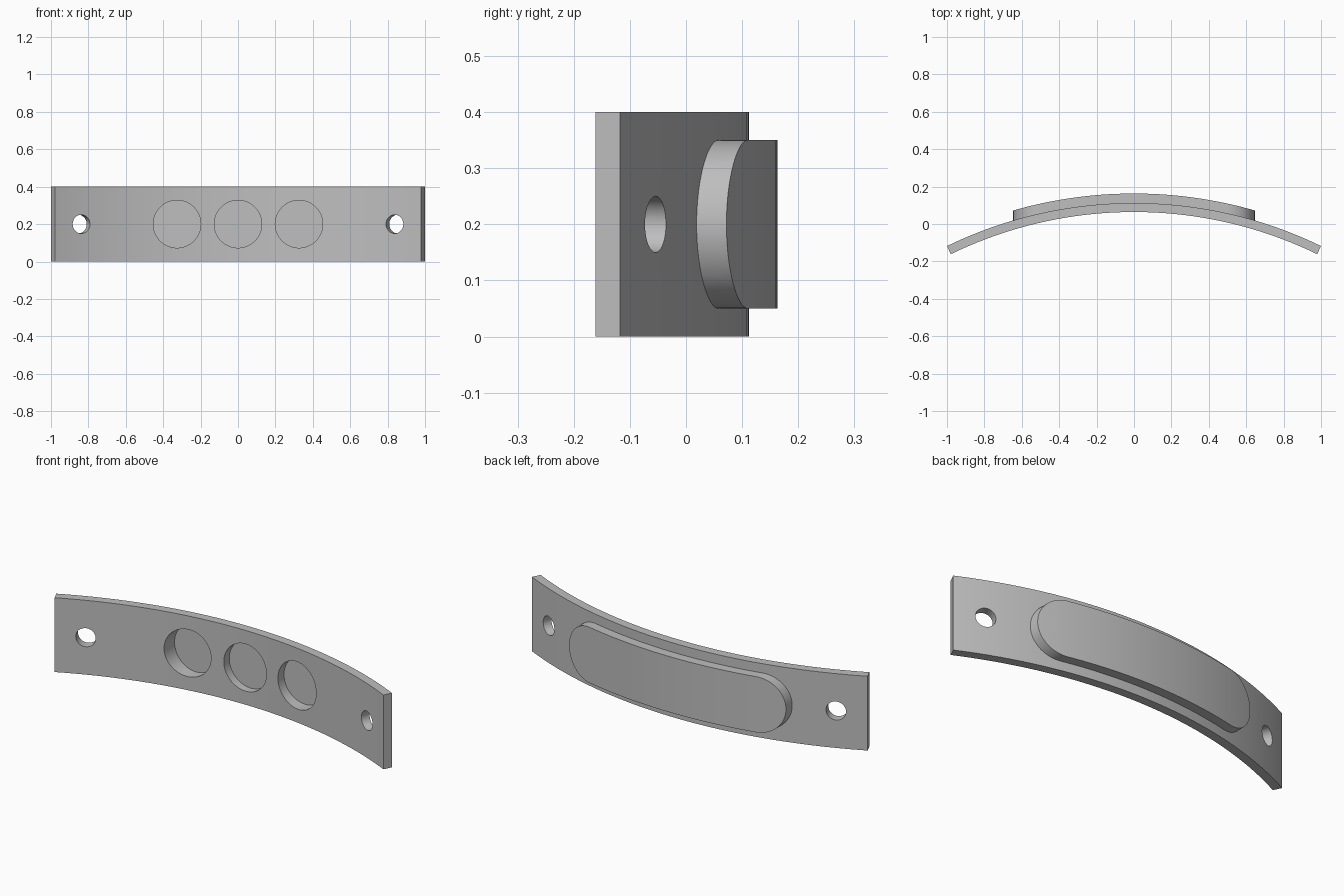
import bpy, bmesh
from math import sin, cos, pi, radians, asin
from mathutils import Matrix

cube = bpy.data.objects.get("Cube")
if cube:
    bpy.data.objects.remove(cube, do_unlink=True)

CENTRE_Y = -2.177            # centre of the bend
INNER, OUTER, PAD = 2.241, 2.289, 2.34
HALF_ANGLE = asin(1 / OUTER)
MID_Z = 0.2

grey = bpy.data.materials.new("plain_grey")
grey.use_nodes = True
colour = (0.52, 0.52, 0.52, 1)
grey.diffuse_color = colour
grey.node_tree.nodes["Principled BSDF"].inputs["Base Color"].default_value = colour


def to_object(name, bm):
    bmesh.ops.recalc_face_normals(bm, faces=bm.faces)
    mesh = bpy.data.meshes.new(name)
    bm.to_mesh(mesh)
    bm.free()
    mesh.materials.append(grey)
    ob = bpy.data.objects.new(name, mesh)
    bpy.context.collection.objects.link(ob)
    return ob


def curved_slab(name, r_in, r_out, half_angle, z0, z1, steps=80):
    """Rectangular section swept round the bend."""
    bm = bmesh.new()
    rings = []
    for i in range(steps + 1):
        a = half_angle * (2 * i / steps - 1)
        rings.append([bm.verts.new((r * sin(a), CENTRE_Y + r * cos(a), z))
                      for r, z in ((r_in, z0), (r_out, z0), (r_out, z1), (r_in, z1))])
    for p, q in zip(rings, rings[1:]):
        for k in range(4):
            n = (k + 1) % 4
            bm.faces.new((p[k], p[n], q[n], q[k]))
    bm.faces.new(rings[0])
    bm.faces.new(rings[-1])
    return to_object(name, bm)


def stadium_prism(name, half_straight, radius, y0, y1, steps=32):
    """Round-ended bar running along y."""
    bm = bmesh.new()
    ring = []
    for side in (1, -1):
        for i in range(steps + 1):
            a = pi * i / steps - pi / 2
            ring.append(bm.verts.new((side * (half_straight + radius * cos(a)), y0,
                                      MID_Z + side * radius * sin(a))))
    cap = bm.faces.new(ring)
    out = bmesh.ops.extrude_face_region(bm, geom=[cap])
    bmesh.ops.translate(bm, vec=(0, y1 - y0, 0),
                        verts=[g for g in out["geom"] if isinstance(g, bmesh.types.BMVert)])
    return to_object(name, bm)


def cylinder(name, radius, depth, matrix):
    bm = bmesh.new()
    bmesh.ops.create_cone(bm, cap_ends=True, segments=64, radius1=radius,
                          radius2=radius, depth=depth,
                          matrix=matrix @ Matrix.Rotation(pi / 2, 4, 'X'))
    return to_object(name, bm)


def combine(target, tool, operation):
    mod = target.modifiers.new("cut", 'BOOLEAN')
    mod.operation, mod.object, mod.solver = operation, tool, 'EXACT'
    bpy.ops.object.select_all(action='DESELECT')
    bpy.context.view_layer.objects.active = target
    target.select_set(True)
    bpy.ops.object.modifier_apply(modifier=mod.name)
    bpy.data.objects.remove(tool, do_unlink=True)


# Bent mounting plate
plate = curved_slab("curved_plate", INNER, OUTER, HALF_ANGLE, 0, 0.4)

# Raised round-ended pad on the back
pad = curved_slab("raised_pad", 2.265, PAD, radians(19), 0.02, 0.38, 63)
combine(pad, stadium_prism("pad_outline", 0.496, 0.15, -0.3, 0.4), 'INTERSECT')
combine(plate, pad, 'UNION')

# Three round flat-bottomed pockets in the front
FLOOR_Y = 0.107
for x in (-0.326, 0, 0.326):
    place = Matrix.Translation((x, FLOOR_Y - 0.2, MID_Z))
    combine(plate, cylinder("pocket_cutter", 0.127, 0.4, place), 'DIFFERENCE')

# Screw holes square to the plate near each end
for side in (-1, 1):
    a = side * radians(21.95)
    r = (INNER + OUTER) / 2
    place = (Matrix.Translation((r * sin(a), CENTRE_Y + r * cos(a), MID_Z))
             @ Matrix.Rotation(-a, 4, 'Z'))
    combine(plate, cylinder("screw_hole_cutter", 0.05, 0.3, place), 'DIFFERENCE')

bpy.ops.object.select_all(action='DESELECT')
bpy.context.view_layer.objects.active = plate
plate.select_set(True)
bpy.ops.object.shade_smooth_by_angle(angle=radians(30))
